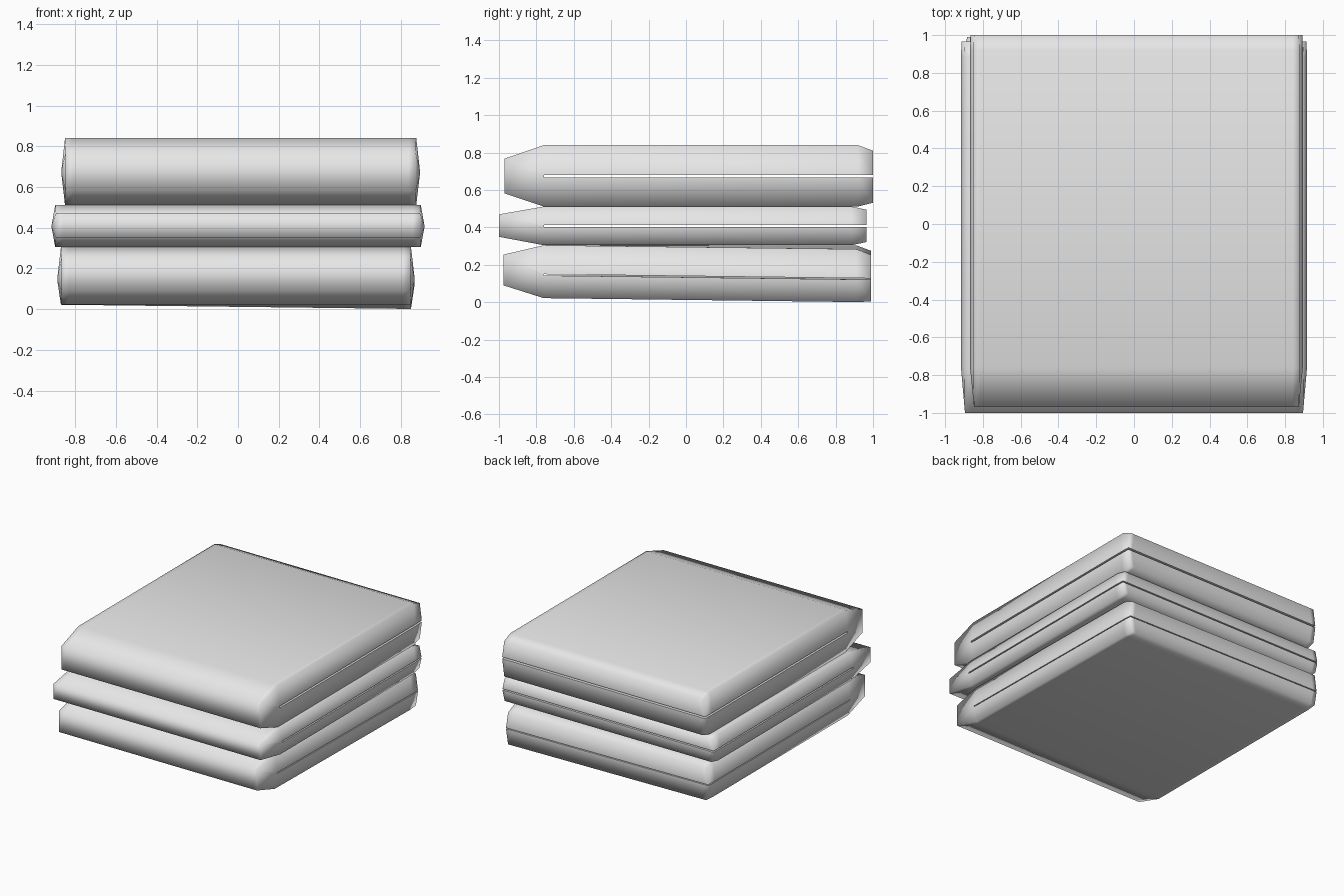
import bpy
import bmesh

cube = bpy.data.objects.get("Cube")
if cube:
    bpy.data.objects.remove(cube)

cloth = bpy.data.materials.new("pale_grey_cloth")
cloth.use_nodes = True
cloth.diffuse_color = (0.8, 0.8, 0.8, 1)
cloth.node_tree.nodes["Principled BSDF"].inputs["Base Color"].default_value = (0.8, 0.8, 0.8, 1)

FOLD_Y = -0.76     # where the two layers start to separate
BULGE = 0.018      # how far the sides swell at the gap
ROLL = 0.035       # width of the soft strip along each side


def towel(name, cx, half, front, back, low, high, nose, gap, lip, droop=0.0):
    """Sheet folded at the front: two layers with a thin gap open to the back."""
    nose_low, nose_high = nose
    gap_low, gap_high = gap
    lip_low, lip_high = lip
    lip_y = back - 0.08
    mid = half + BULGE

    # Closed side profile: y, z and half width, from the nose over the top
    profile = [
        (front, nose_high, half - 0.003),
        (FOLD_Y, high, half),
        (lip_y, high, half),
        (back, high - lip_high, half - 0.003),
        (back, gap_high, mid - 0.003),
        (lip_y, gap_high, mid),
        (FOLD_Y, gap_high, mid),
        (FOLD_Y, gap_low, mid),
        (lip_y, gap_low, mid),
        (back, gap_low, mid - 0.003),
        (back, low + lip_low, half - 0.003),
        (lip_y, low, half),
        (FOLD_Y, low, half),
        (front, nose_low, half - 0.003),
    ]
    n = len(profile)
    gap_points = range(4, 10)

    bm = bmesh.new()
    columns = []
    for side, inset in ((-1, 0), (-1, ROLL), (1, ROLL), (1, 0)):
        column = []
        for y, z, w in profile:
            x = side * (w - inset)
            # One back corner sags
            sag = droop * max(0, y - FOLD_Y) / (back - FOLD_Y) * (x + mid) / (2 * mid)
            column.append(bm.verts.new((cx + x, y, z - sag)))
        columns.append(column)

    # Skin across the width
    for a, b in zip(columns, columns[1:]):
        for i in range(n):
            j = (i + 1) % n
            face = bm.faces.new((a[i], a[j], b[j], b[i]))
            face.smooth = not (i in gap_points and j in gap_points)

    # Side walls of both layers and of the fold
    walls = [(0, 1, 6), (1, 2, 5, 6), (2, 3, 4, 5),
             (0, 6, 7, 13), (7, 12, 13), (7, 8, 11, 12), (8, 9, 10, 11)]
    for column in (columns[0], columns[-1]):
        for wall in walls:
            bm.faces.new([column[i] for i in wall]).smooth = True

    # Crisp edges only around the gap
    for edge in bm.edges:
        faces = edge.link_faces
        edge.smooth = len({f.smooth for f in faces}) == 1
    bmesh.ops.recalc_face_normals(bm, faces=bm.faces)

    mesh = bpy.data.meshes.new(name)
    bm.to_mesh(mesh)
    bm.free()
    mesh.materials.append(cloth)
    obj = bpy.data.objects.new(name, mesh)
    bpy.context.collection.objects.link(obj)
    return obj


towel("bottom_towel", -0.01, 0.86, -0.975, 0.99, 0.022, 0.305,
      (0.09, 0.255), (0.143, 0.15), (0.004, 0.03), droop=0.022)
towel("middle_towel", 0.0, 0.898, -1.0, 0.965, 0.305, 0.512,
      (0.35, 0.47), (0.402, 0.412), (0.017, 0.017), droop=0.0)
towel("top_towel", 0.013, 0.863, -0.97, 1.0, 0.512, 0.84,
      (0.582, 0.768), (0.666, 0.68), (0.02, 0.03), droop=0.0)
